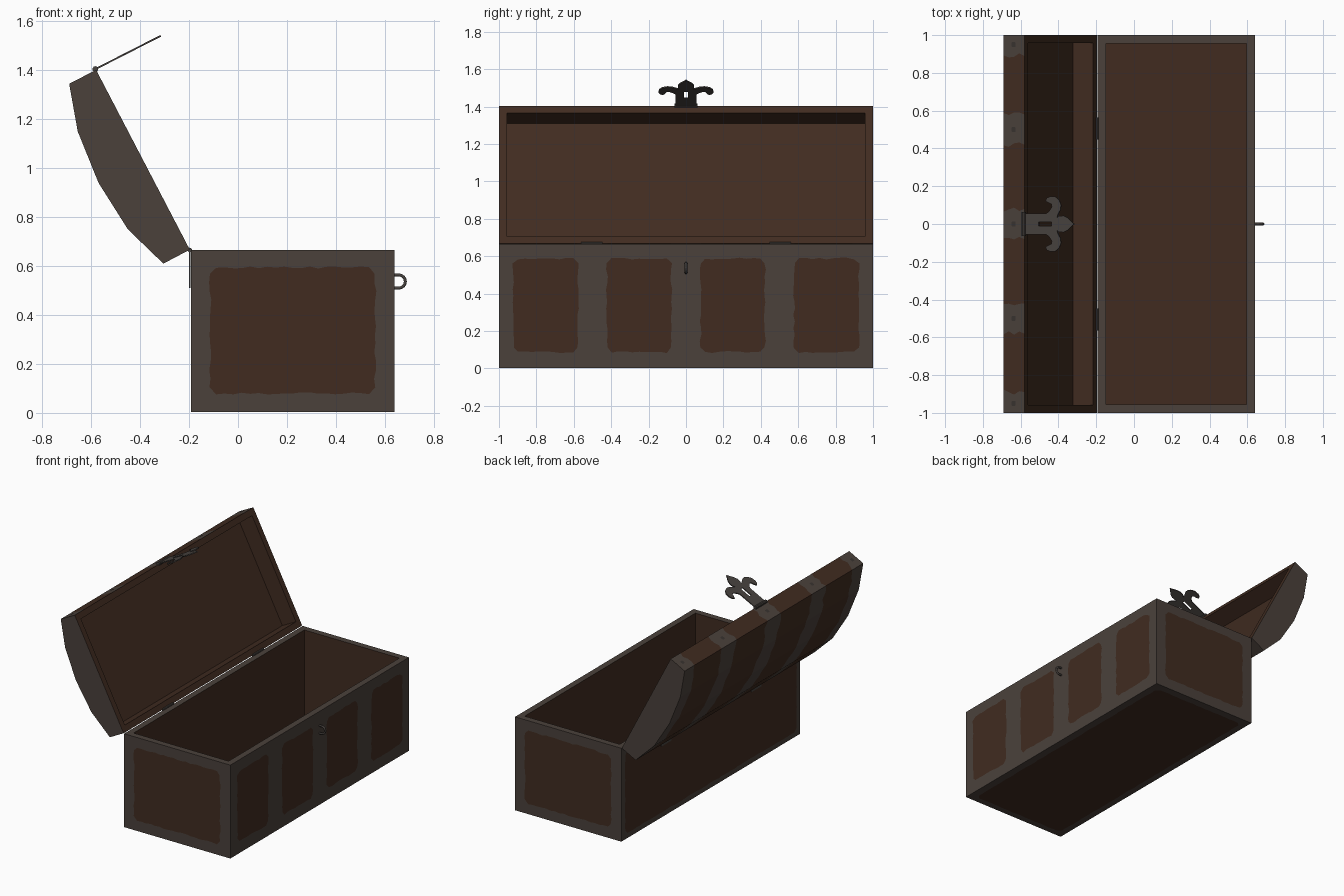
import bpy, bmesh, math, random
from mathutils import Vector as V, Matrix

if "Cube" in bpy.data.objects:
    bpy.data.objects.remove(bpy.data.objects["Cube"])
random.seed(4)

def material(name, c):
    m = bpy.data.materials.new(name)
    m.diffuse_color = (*c, 1)
    m.use_nodes = True
    m.node_tree.nodes["Principled BSDF"].inputs["Base Color"].default_value = m.diffuse_color
    return m

METAL = material("aged_metal", (0.069, 0.053, 0.044))
WOOD = material("brown_wood", (0.052, 0.0245, 0.0145))
FITTING = material("dark_fitting_metal", (0.064, 0.055, 0.049))
RIVET = material("rivet_grey", (0.040, 0.033, 0.029))

def finish(name, bm, *mats):
    me = bpy.data.meshes.new(name)
    bm.to_mesh(me)
    bm.free()
    for m in mats:
        me.materials.append(m)
    ob = bpy.data.objects.new(name, me)
    bpy.context.collection.objects.link(ob)
    return ob

def box(name, centre, size, mat):
    bm = bmesh.new()
    bmesh.ops.create_cube(bm, size=1, matrix=Matrix.Translation(centre) @ Matrix.Diagonal((*size, 1)))
    return finish(name, bm, mat)

def pin(name, centre, r, length, mat):
    # round bar lying along y
    bm = bmesh.new()
    bmesh.ops.create_cone(bm, cap_ends=True, segments=10, radius1=r, radius2=r, depth=length,
                          matrix=Matrix.Translation(centre) @ Matrix.Rotation(math.pi / 2, 4, 'X'))
    return finish(name, bm, mat)

def panel(name, centre, u, v, w, h, mat, wobble=0.005, corner=0.025):
    # flat inlay with slightly ragged edges; faces along u x v
    u, v, c = V(u).normalized(), V(v).normalized(), V(centre)
    pts = []
    for a, b, la, lb in ((u, v, w, h), (v, -u, h, w), (-u, -v, w, h), (-v, u, h, w)):
        n = max(2, int(la / 0.035)) if wobble else 2
        for i in range(n):
            t = (i / (n - 1) - 0.5) * (la - 2 * corner)
            pts.append(c + a * t - b * (lb / 2 + random.uniform(-wobble, wobble)))
    bm = bmesh.new()
    bm.faces.new([bm.verts.new(p) for p in pts])
    return finish(name, bm, mat)

# chest body: open box with wooden inside
X0, X1, H, WALL, BASE = -0.193, 0.64, 0.665, 0.044, 0.003
XC = (X0 + X1) / 2
bm = bmesh.new()
bmesh.ops.create_cube(bm, size=1, matrix=Matrix.Translation((XC, 0, (H + BASE) / 2))
                      @ Matrix.Diagonal((X1 - X0, 2, H - BASE, 1)))
top = max(bm.faces, key=lambda f: f.calc_center_median().z)
bmesh.ops.inset_individual(bm, faces=[top], thickness=WALL, use_even_offset=True)
walls = bmesh.ops.inset_individual(bm, faces=[top], thickness=0, depth=-(H - 0.045))["faces"]
for f in list(walls) + [top]:
    f.material_index = 1
finish("chest_body", bm, METAL, WOOD)

# wooden inlays on the body
Y, Z = V((0, 1, 0)), V((0, 0, 1))
X = V((1, 0, 0))
E = 0.002
for i, y in enumerate((-0.75, -0.25, 0.25, 0.75)):
    panel(f"front_inlay_{i}", (X1 + E, y, 0.337), Y, Z, 0.345, 0.50, WOOD)
panel("end_inlay_a", (XC, -1 - E, 0.337), X, Z, 0.675, 0.515, WOOD)
panel("end_inlay_b", (XC, 1 + E, 0.337), -X, Z, 0.675, 0.515, WOOD)
panel("back_inlay", (X0 - E, 0, H / 2), -Y, Z, 1.92, H - 0.08, WOOD, 0.003)
panel("bottom_inlay", (XC, 0, 0), Y, X, 1.90, X1 - X0 - 0.1, WOOD, 0.003)

# lid: faceted dome swept along y, banded in metal and wood
profile = [(-0.197, 0.667), (-0.305, 0.61), (-0.45, 0.75), (-0.57, 0.94),
           (-0.655, 1.15), (-0.69, 1.345), (-0.58, 1.402)]
rows = []
for (xa, za), (xb, zb) in zip(profile, profile[1:]):
    for k in range(4):
        rows.append((xa + (xb - xa) * k / 4, za + (zb - za) * k / 4))
rows.append(profile[-1])
cuts = [-1, -0.89, -0.58, -0.42, -0.08, 0.08, 0.42, 0.58, 0.89, 1]
bm = bmesh.new()
grid = []
for r, (x, z) in enumerate(rows):
    line = []
    for y in cuts:
        j = 0 if abs(y) == 1 or r in (0, len(rows) - 1) else random.uniform(-0.014, 0.014)
        line.append(bm.verts.new((x, y + j, z)))
    grid.append(line)
for a, b in zip(grid, grid[1:]):
    for i in range(len(cuts) - 1):
        bm.faces.new((a[i], a[i + 1], b[i + 1], b[i])).material_index = i % 2
bm.faces.new([l[0] for l in grid])
bm.faces.new([l[-1] for l in reversed(grid)])
opening = bm.faces.new(grid[0] + grid[-1][::-1])
bmesh.ops.recalc_face_normals(bm, faces=bm.faces[:])
opening.material_index = 1
bmesh.ops.inset_individual(bm, faces=[opening], thickness=0.042, use_even_offset=True)
bmesh.ops.inset_individual(bm, faces=[opening], thickness=0, depth=-0.12)
finish("lid", bm, METAL, WOOD)

# square rivets on the lid lip
for i, y in enumerate((-0.95, -0.5, 0, 0.5, 0.95)):
    panel(f"lip_rivet_{i}", (-0.6375, y, 1.375), (0.11, 0, 0.057), Y, 0.025, 0.025, RIVET, 0, 0.003)

# hinges
for i, y in enumerate((-0.505, 0.505)):
    pin(f"hinge_pin_{i}", (-0.197, y, 0.666), 0.009, 0.115, FITTING)
    box(f"hinge_plate_{i}", (-0.197, y, 0.588), (0.006, 0.11, 0.155), FITTING)

# hasp: half outline (length, width), mirrored, with a slot in the middle
half = [(0, 0), (0, 0.056), (0.135, 0.056), (0.152, 0.068), (0.168, 0.09), (0.165, 0.105),
        (0.148, 0.112), (0.13, 0.122), (0.138, 0.138), (0.16, 0.147), (0.19, 0.144), (0.212, 0.125),
        (0.222, 0.1), (0.218, 0.075), (0.203, 0.05), (0.198, 0.034), (0.21, 0.042), (0.235, 0.044),
        (0.262, 0.032), (0.282, 0.014), (0.3, 0), (0.165, 0), (0.165, 0.011), (0.09, 0.011), (0.09, 0)]
bm = bmesh.new()
f = bm.faces.new([bm.verts.new((s, y, -0.0035)) for s, y in half])
ex = bmesh.ops.extrude_face_region(bm, geom=[f])
bmesh.ops.translate(bm, vec=(0, 0, 0.007), verts=[g for g in ex["geom"] if isinstance(g, bmesh.types.BMVert)])
seam = [f for f in bm.faces if all(abs(v.co.y) < 1e-5 for v in f.verts)]
bmesh.ops.delete(bm, geom=seam, context='FACES')
dup = bmesh.ops.duplicate(bm, geom=bm.verts[:] + bm.edges[:] + bm.faces[:])["geom"]
for g in dup:
    if isinstance(g, bmesh.types.BMVert):
        g.co.y *= -1
bmesh.ops.remove_doubles(bm, verts=bm.verts[:], dist=1e-5)
bmesh.ops.recalc_face_normals(bm, faces=bm.faces[:])
hasp = finish("hasp", bm, FITTING)
hasp.matrix_world = Matrix.Translation((-0.583, 0, 1.405)) @ Matrix.Rotation(-math.radians(27), 4, 'Y')
pin("hasp_pin", (-0.583, 0, 1.405), 0.012, 0.125, FITTING)

# staple loop on the front
cu = bpy.data.curves.new("staple", 'CURVE')
cu.dimensions = '3D'
cu.bevel_depth = 0.007
cu.bevel_resolution = 1
pts = [(0.632, 0.564)]
for k in range(9):
    a = math.pi / 2 - math.pi * k / 8
    pts.append((0.657 + 0.027 * math.cos(a), 0.537 + 0.027 * math.sin(a)))
pts.append((0.632, 0.51))
sp = cu.splines.new('POLY')
sp.points.add(len(pts) - 1)
for p, (x, z) in zip(sp.points, pts):
    p.co = (x, 0, z, 1)
cu.materials.append(FITTING)
staple = bpy.data.objects.new("staple", cu)
bpy.context.collection.objects.link(staple)
bpy.context.view_layer.objects.active = staple
staple.select_set(True)
bpy.ops.object.convert(target='MESH')
